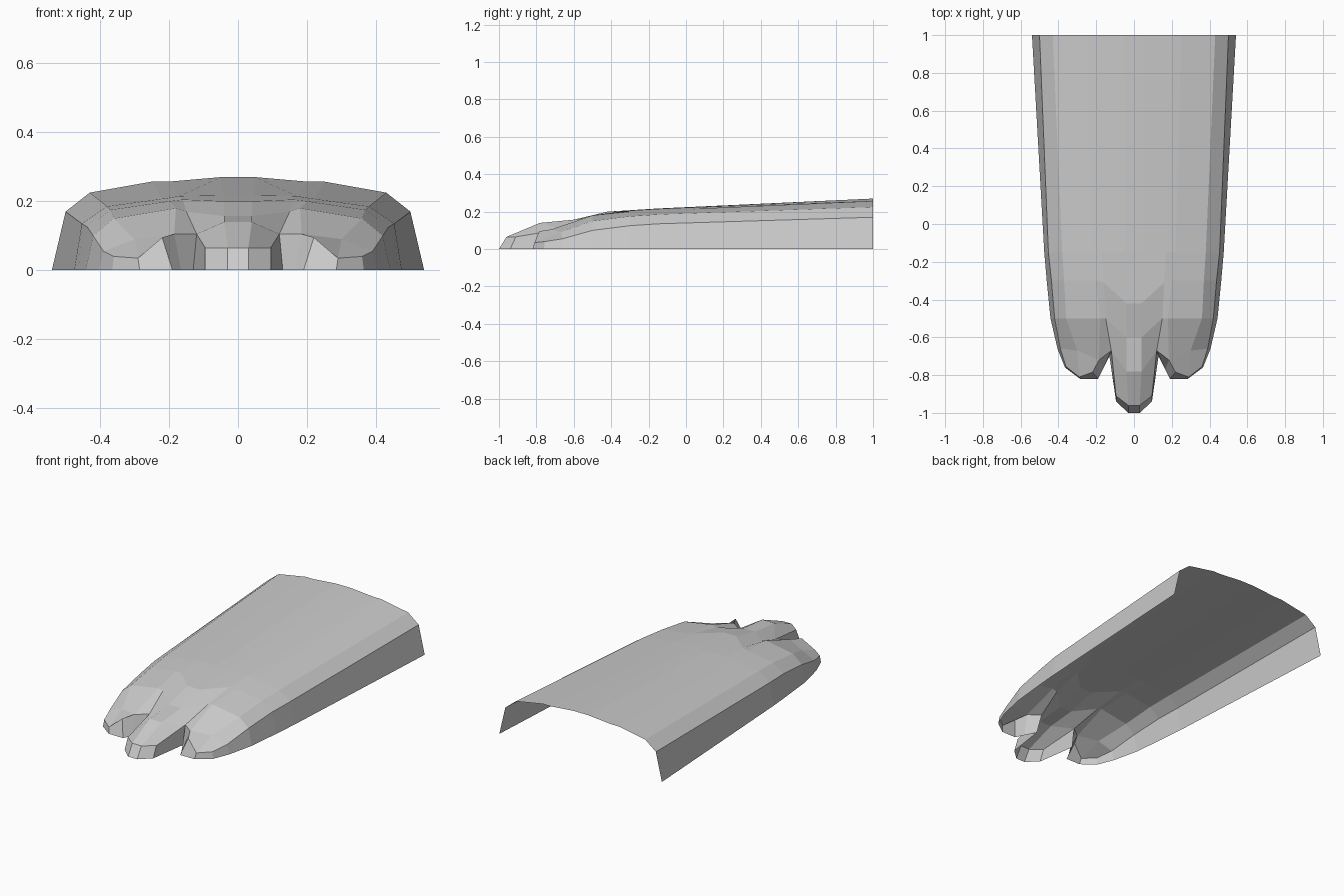
import bpy, bmesh

if "Cube" in bpy.data.objects:
    bpy.data.objects.remove(bpy.data.objects["Cube"])

bm = bmesh.new()


def section(pts):
    """Half cross-section; a centre-line vertex is added in front."""
    x, y, z = pts[0]
    return [bm.verts.new(p) for p in [(0, y, z)] + pts]


def bridge(a, b):
    for i in range(len(a) - 1):
        bm.faces.new((a[i], b[i], b[i + 1], a[i + 1]))


def flat_section(y, xz):
    return section([(x, y, z) for x, z in xz])


# Open rear end and main body, out to the ground edge
rear = flat_section(1.0, [(.05, .27), (.20, .257), (.25, .257), (.43, .225), (.50, .17), (.54, 0)])
mid = flat_section(-.15, [(.045, .217), (.17, .215), (.22, .207), (.38, .185), (.453, .135), (.475, 0)])
instep = section([(.04, -.42, .20), (.16, -.31, .205), (.20, -.30, .20),
                  (.37, -.30, .175), (.437, -.30, .125), (.462, -.30, 0)])
knuckle = section([(.04, -.60, .157), (.15, -.50, .17), (.18, -.50, .18),
                   (.36, -.50, .15), (.42, -.50, .10), (.442, -.50, 0)])
notch = section([(.04, -.78, .14), (.12, -.67, .105), (.185, -.72, .105),
                 (.30, -.67, .09), (.39, -.66, .055), (.405, -.66, 0)])
for a, b in ((rear, mid), (mid, instep), (instep, knuckle), (knuckle, notch)):
    bridge(a, b)

# Middle toe
toe = section([(.03, -.96, .065), (.095, -.91, .065)])
toe_base = section([(.03, -1.0, 0), (.095, -.94, 0)])
bridge(notch[:3], toe)
bridge(toe, toe_base)

# Outer toe top
outer = [bm.verts.new(p) for p in ((.22, -.785, .095), (.29, -.81, .035), (.36, -.755, .04))]
bridge(notch[3:6], outer)

# Walls of the notch and the outer toe down to the ground
base = [bm.verts.new((x, y, 0)) for x, y in
        ((.13, -.70), (.165, -.77), (.19, -.82), (.285, -.82), (.365, -.76))]
bridge([toe[2], notch[2], notch[3], *outer, notch[5]],
       [toe_base[2], *base, notch[6]])

bmesh.ops.recalc_face_normals(bm, faces=bm.faces)
if sum(f.normal.z * f.calc_area() for f in bm.faces) < 0:
    bmesh.ops.reverse_faces(bm, faces=bm.faces)

mesh = bpy.data.meshes.new("foot_shell")
bm.to_mesh(mesh)
bm.free()
shell = bpy.data.objects.new("foot_shell", mesh)
bpy.context.collection.objects.link(shell)
mirror = shell.modifiers.new("mirror", 'MIRROR')
mirror.use_clip = True
